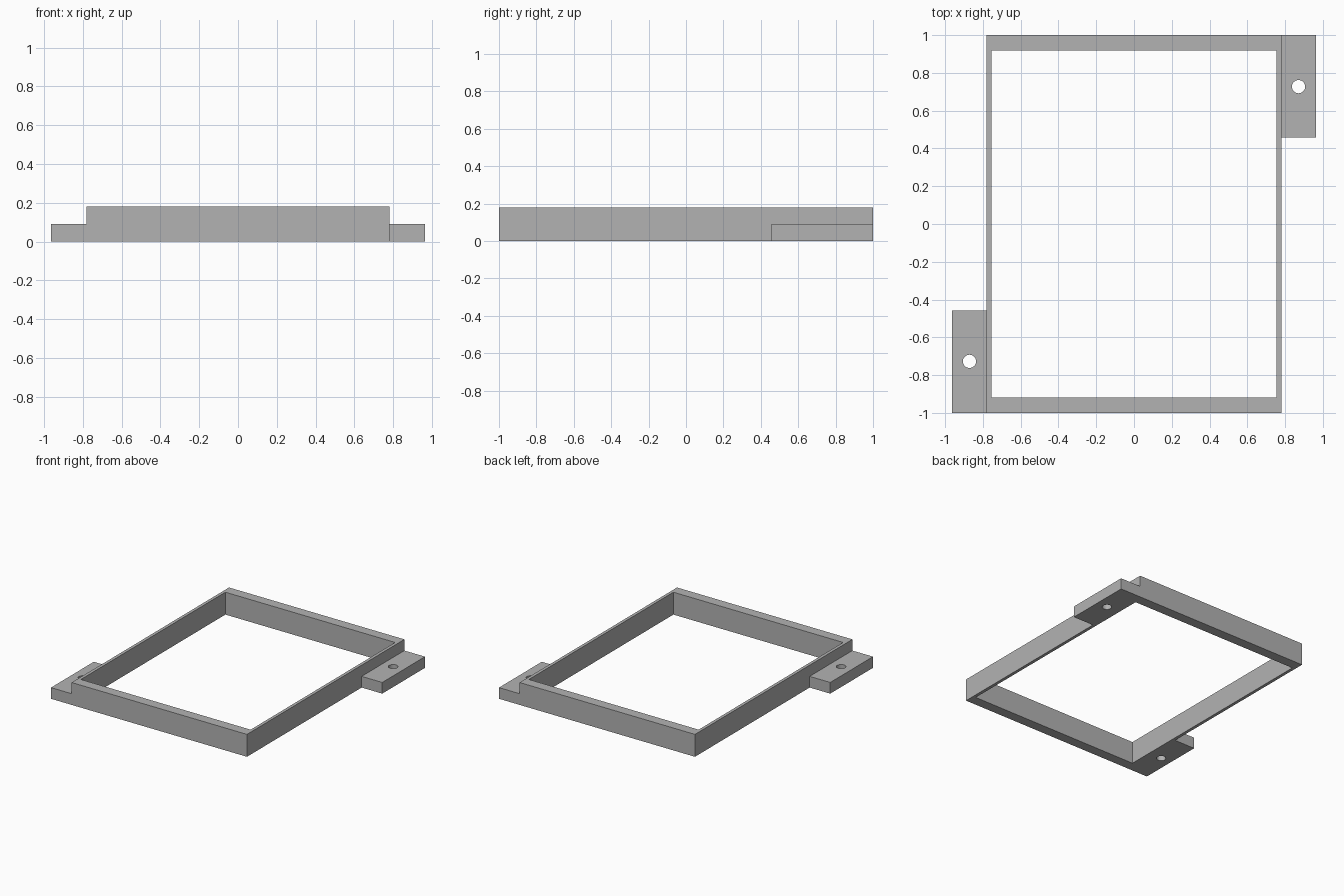
import bpy
import bmesh
from math import cos, sin, tau

cube = bpy.data.objects.get("Cube")
if cube:
    bpy.data.objects.remove(cube, do_unlink=True)

# Plain grey material
grey = bpy.data.materials.new("plain grey")
grey.use_nodes = True
colour = (0.45, 0.45, 0.45, 1)
grey.diffuse_color = colour
grey.node_tree.nodes["Principled BSDF"].inputs["Base Color"].default_value = colour


def rectangle(x0, x1, y0, y1):
    return [(x0, y0), (x1, y0), (x1, y1), (x0, y1)]


def circle(cx, cy, radius, sides=32):
    return [(cx + radius * cos(tau * i / sides), cy + radius * sin(tau * i / sides))
            for i in range(sides)]


def pierced_block(name, outline, hole, height):
    """Extrude an outline with one through hole up from the ground."""
    bm = bmesh.new()
    edges = []
    for loop in (outline, hole):
        verts = [bm.verts.new((x, y, 0)) for x, y in loop]
        edges += [bm.edges.new((v, verts[i - 1])) for i, v in enumerate(verts)]
    bmesh.ops.triangle_fill(bm, edges=edges, use_beauty=True)
    top = bmesh.ops.extrude_face_region(bm, geom=bm.faces[:], use_keep_orig=True)
    raised = [v for v in top["geom"] if isinstance(v, bmesh.types.BMVert)]
    bmesh.ops.translate(bm, verts=raised, vec=(0, 0, height))
    bmesh.ops.recalc_face_normals(bm, faces=bm.faces[:])
    mesh = bpy.data.meshes.new(name)
    bm.to_mesh(mesh)
    bm.free()
    mesh.materials.append(grey)
    obj = bpy.data.objects.new(name, mesh)
    bpy.context.collection.objects.link(obj)
    return obj


# Rectangular frame with thick end rails and thin side rails
pierced_block("frame", rectangle(-0.78, 0.78, -1, 1),
              rectangle(-0.755, 0.755, -0.918, 0.918), 0.18)

# Mounting tabs at opposite corners, each with a screw hole
for name, side in (("left_rear_tab", 1), ("right_front_tab", -1)):
    xs = sorted((side * 0.78, side * 0.963))
    ys = sorted((side * 0.457, side * 1.0))
    pierced_block(name, rectangle(*xs, *ys),
                  circle(side * 0.871, side * 0.727, 0.035), 0.09)
